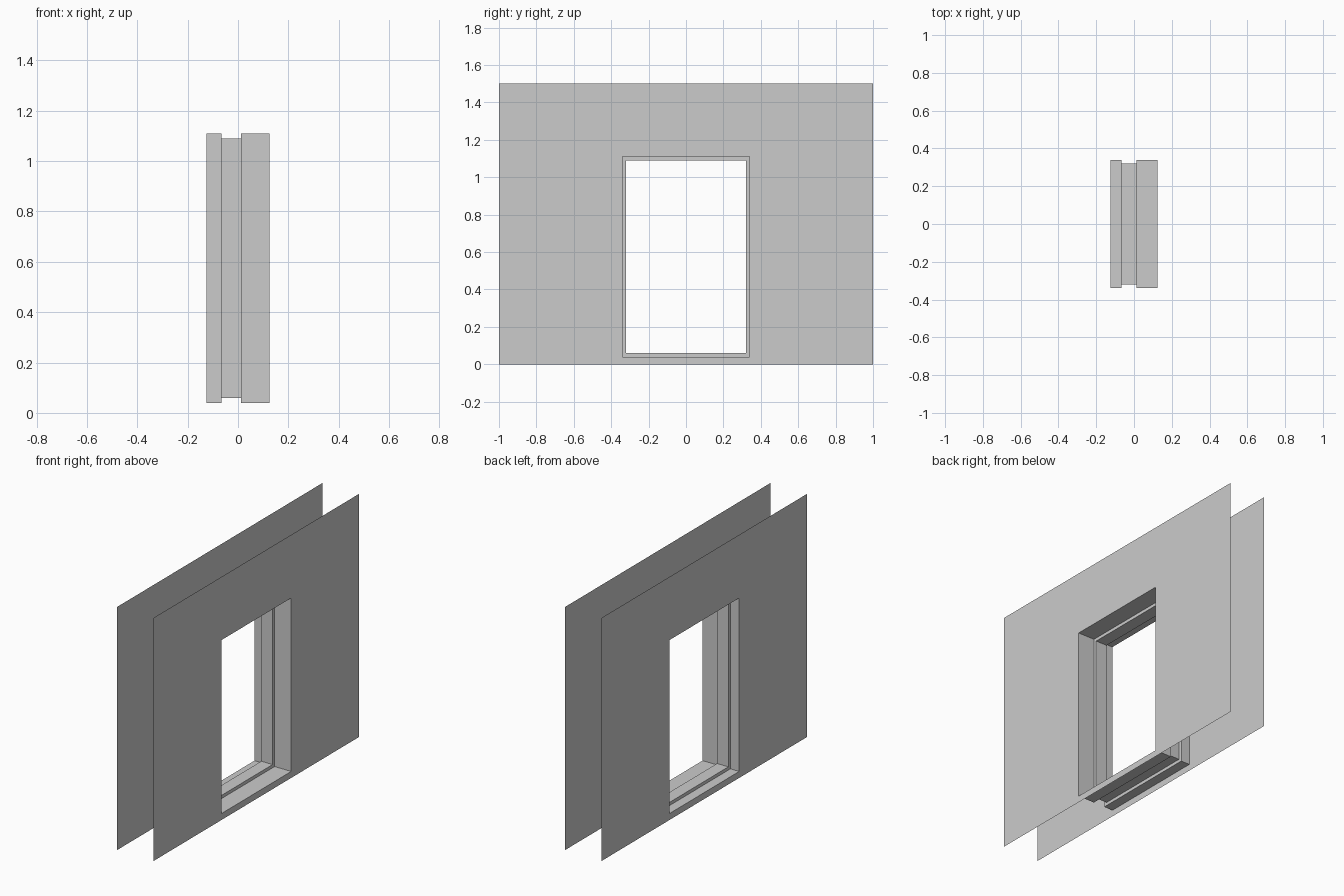
import bpy
import bmesh

cube = bpy.data.objects.get("Cube")
if cube:
    bpy.data.objects.remove(cube, do_unlink=True)

grey = bpy.data.materials.new("plain_grey")
grey.use_nodes = True
colour = (0.6, 0.6, 0.6, 1)
grey.diffuse_color = colour
grey.node_tree.nodes["Principled BSDF"].inputs["Base Color"].default_value = colour

HALF_DEPTH = 0.125
OPENING = (0.34, 0.04, 1.11)   # half width, bottom, top
STEP = 0.02                    # how far the stop stands into the opening


def rectangle(bm, x, half, low, high):
    """Four corners of a rectangle across the x axis."""
    corners = [(-half, low), (half, low), (half, high), (-half, high)]
    return [bm.verts.new((x, y, z)) for y, z in corners]


def bridge(bm, a, b):
    for i in range(4):
        j = (i + 1) % 4
        bm.faces.new((a[i], a[j], b[j], b[i]))


def finish(bm, name):
    mesh = bpy.data.meshes.new(name)
    bm.to_mesh(mesh)
    bm.free()
    mesh.materials.append(grey)
    bpy.context.collection.objects.link(bpy.data.objects.new(name, mesh))


# Thin wall sheets with a window opening
for name, side in (("left_wall", 1), ("right_wall", -1)):
    bm = bmesh.new()
    outer = rectangle(bm, side * HALF_DEPTH, 1, 0, 1.5)
    inner = rectangle(bm, side * HALF_DEPTH, *OPENING)
    if side > 0:
        bridge(bm, outer, inner)
    else:
        bridge(bm, inner, outer)
    finish(bm, name)

# Stepped lining between the sheets, facing into the opening
bm = bmesh.new()
profile = [(-HALF_DEPTH, 0), (-0.065, 0), (-0.065, STEP),
           (0.012, STEP), (0.012, 0), (HALF_DEPTH, 0)]
half, low, high = OPENING
loops = [rectangle(bm, x, half - d, low + d, high - d) for x, d in profile]
for a, b in zip(loops, loops[1:]):
    bridge(bm, b, a)
finish(bm, "window_lining")
